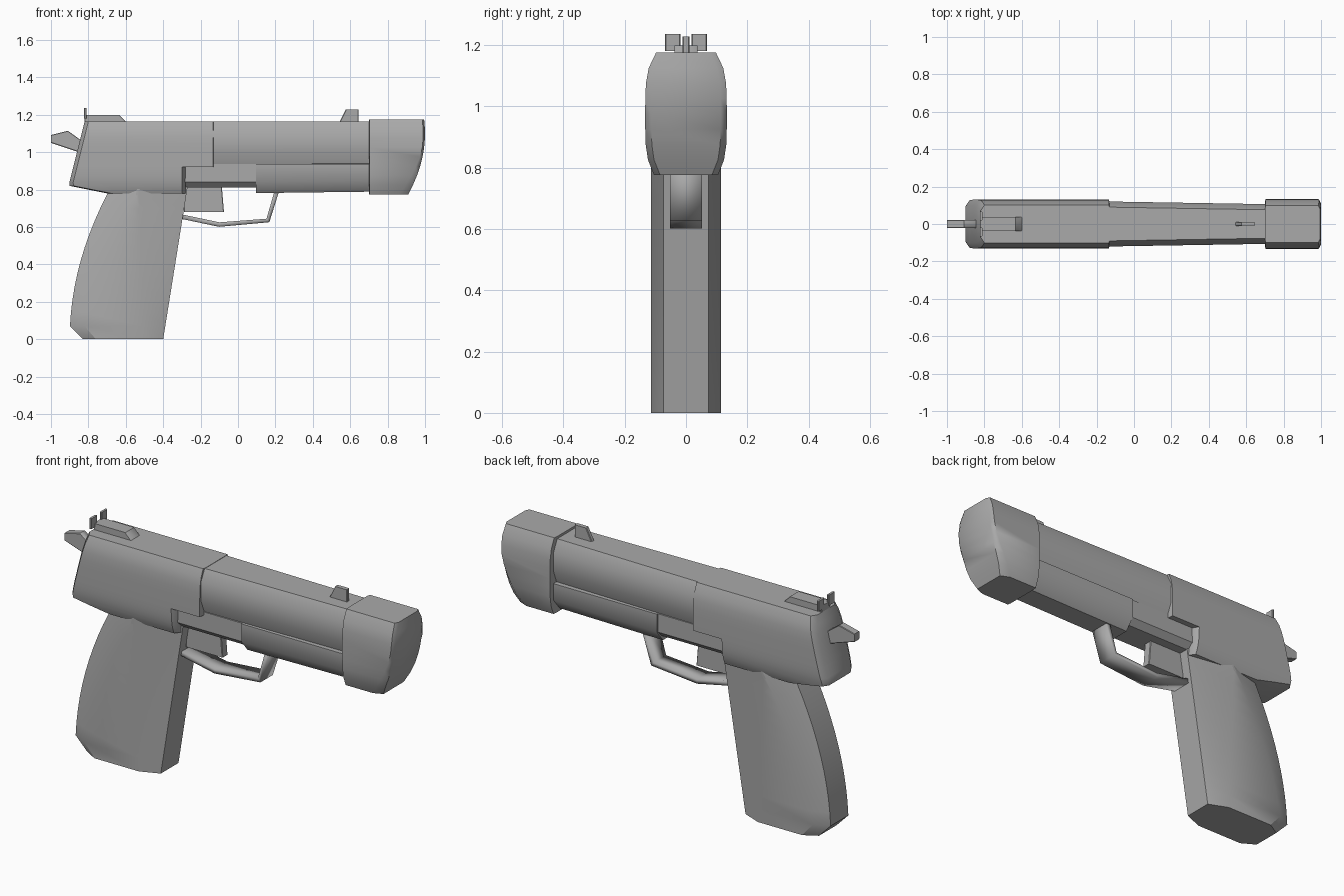
import bpy
import bmesh
import math

if "Cube" in bpy.data.objects:
    bpy.data.objects.remove(bpy.data.objects["Cube"])

# One plain grey for the whole model
GREY = (0.4, 0.4, 0.4, 1)
grey = bpy.data.materials.new("plain grey")
grey.use_nodes = True
grey.diffuse_color = GREY
grey.node_tree.nodes["Principled BSDF"].inputs["Base Color"].default_value = GREY

# Shared heights and lengths
SLIDE_TOP = 1.165
SLIDE_BOTTOM = 0.92
FRAME_BOTTOM = 0.78
GRIP_FRONT = -0.28
SLIDE_STEP = -0.13
MUZZLE_BACK = 0.7


def finish(name, bm, angle):
    """Turn a bmesh into a grey, smooth shaded object."""
    bmesh.ops.recalc_face_normals(bm, faces=bm.faces)
    mesh = bpy.data.meshes.new(name)
    bm.to_mesh(mesh)
    bm.free()
    mesh.materials.append(grey)
    part = bpy.data.objects.new(name, mesh)
    bpy.context.collection.objects.link(part)
    bpy.ops.object.select_all(action="DESELECT")
    part.select_set(True)
    bpy.context.view_layer.objects.active = part
    bpy.ops.object.shade_smooth_by_angle(angle=math.radians(angle))
    return part


def loft(name, axis, start, end, low, high, half, steps=1, back=0.003,
         front=0.003, edge=0.003, y=0, angle=40):
    """Sweep a chamfered section along x or z; every size is a number or a rule."""
    bm = bmesh.new()
    rings = []
    for step in range(steps + 1):
        t = start + (end - start) * step / steps
        lo, hi, w, b, f = (rule(t) if callable(rule) else rule
                           for rule in (low, high, half, back, front))
        side = [(lo, w - edge), (lo + b, w), (hi - f, w), (hi, w - edge)]
        ring = side + [(a, -s) for a, s in reversed(side)]
        rings.append([bm.verts.new((a, y + s, t) if axis == "z" else (t, y + s, a))
                      for a, s in ring])
    for ring, following in zip(rings, rings[1:]):
        for i in range(len(ring)):
            bm.faces.new((ring[i - 1], ring[i], following[i], following[i - 1]))
    bm.faces.new(rings[0])
    bm.faces.new(rings[-1])
    return finish(name, bm, angle)


def swell(z):
    """Half width of the upper body, full in the middle and tucked at both ends."""
    return 0.13 - 20 * (z - 0.97) ** 4


def slanted_back(z):
    """Leaning rear face that cuts in under the frame."""
    lean = -0.82 - (SLIDE_TOP - z) / 4
    undercut = -0.7 - 5 * (z - FRAME_BOTTOM)
    return max(lean, undercut)


# Rear frame and the wider rear half of the slide
loft("rear_frame", "z", FRAME_BOTTOM, SLIDE_BOTTOM, slanted_back, GRIP_FRONT,
     swell, steps=7, back=0.02, front=0.02, edge=0.03)
loft("rear_slide", "z", SLIDE_BOTTOM, SLIDE_TOP, slanted_back, SLIDE_STEP,
     swell, steps=6, back=0.02, edge=0.03)

# Front half of the slide, narrowing toward the muzzle
loft("front_slide", "x", SLIDE_STEP - 0.03, MUZZLE_BACK + 0.02, SLIDE_BOTTOM,
     SLIDE_TOP - 0.002, lambda x: 0.118 - x / 60,
     back=0.08, front=0.06, edge=0.03)

# Recessed frame above the trigger and the rail under the barrel
loft("trigger_frame", "x", GRIP_FRONT - 0.04, 0.12, 0.81, SLIDE_BOTTOM + 0.02,
     0.1, back=0.03, edge=0.03)
loft("front_rail", "x", 0.095, MUZZLE_BACK + 0.02, lambda x: FRAME_BOTTOM + x / 80,
     SLIDE_BOTTOM + 0.02, 0.107, back=0.06, edge=0.05)

# Muzzle block with a bulging front
loft("muzzle_block", "z", 0.775, 1.175, MUZZLE_BACK,
     lambda z: 1 - 0.85 * (z - 1.1) ** 2, lambda z: swell(z) + 0.003,
     steps=8, front=lambda z: 0.01 + max(0, 1 - z) / 6, edge=0.02, angle=50)


# Grip with a curved back, a cut heel and panels that narrow upward
def grip_back(z):
    return -0.9 + z * z / 3 + max(0, 0.07 - z)


loft("grip", "z", 0, 0.84, grip_back, lambda z: -0.4 + 0.16 * z, 0.114, steps=12,
     back=lambda z: 0.07 + z / 9, front=lambda z: 0.1 + z / 5, edge=0.04, angle=30)

# Trigger guard, a bent strip given thickness
bm = bmesh.new()
path = [(-0.3, 0.655), (-0.1, 0.613), (0.16, 0.635), (0.21, 0.8)]
strip = [[bm.verts.new((x, y, z)) for y in (-0.052, 0.052)] for x, z in path]
for (a, b), (c, d) in zip(strip, strip[1:]):
    bm.faces.new((a, b, d, c))
guard = finish("trigger_guard", bm, 40)
solid = guard.modifiers.new("thickness", "SOLIDIFY")
solid.thickness = 0.024
solid.offset = 0

# Trigger and hammer
loft("trigger", "z", 0.68, 0.82, GRIP_FRONT - 0.01,
     lambda z: -0.075 - (z - 0.68) / 12, 0.022)
loft("hammer", "x", -1, -0.82, lambda x: 1.05 - (x + 1) / 3,
     lambda x: min(1.092 + (x + 1) / 4, 1.05 - (x + 0.82) * 0.75),
     0.021, steps=2)

# Rear sight: sloping base and two upright blades
loft("rear_sight_base", "z", SLIDE_TOP - 0.01, 1.198, -0.82,
     lambda z: -0.6 - (z - SLIDE_TOP), 0.037)
for side, y in (("left", 0.043), ("right", -0.043)):
    loft("rear_sight_" + side, "z", 1.18, 1.235, -0.823, -0.811, 0.025, y=y)

# Front sight with a ramped rear edge
loft("front_sight", "z", SLIDE_TOP - 0.01, 1.227,
     lambda z: 0.545 + (z - SLIDE_TOP) / 2, 0.645, 0.011)
